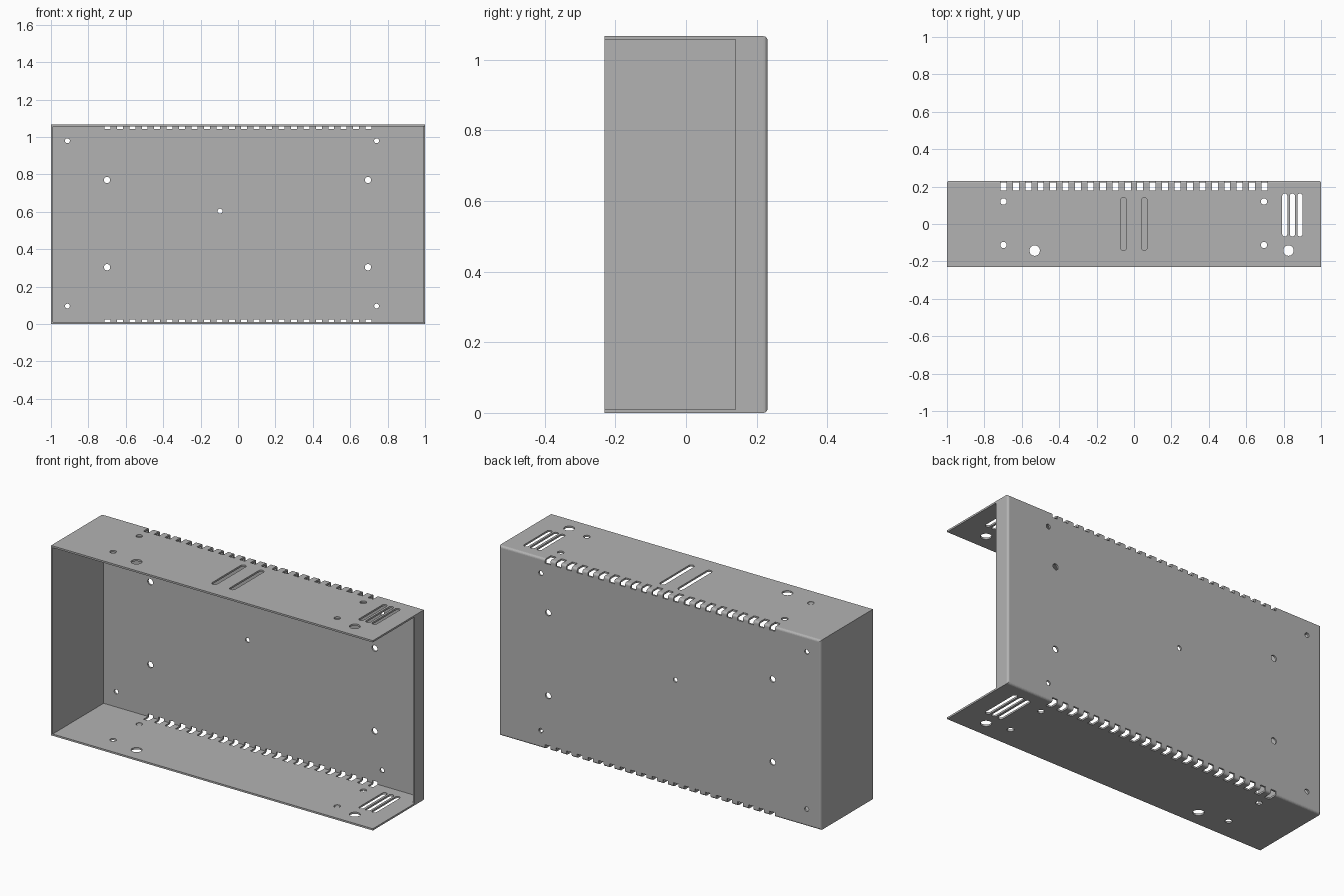
import bpy, bmesh
from math import sin, cos, pi

cube = bpy.data.objects.get("Cube")
if cube:
    bpy.data.objects.remove(cube, do_unlink=True)

W, D, H, T = 1.0, 0.231, 1.067, 0.01   # half width, half depth, height, sheet
BEND = 0.012

steel = bpy.data.materials.new("grey_steel")
steel.use_nodes = True
GREY = (0.45, 0.45, 0.45, 1)
steel.diffuse_color = GREY
steel.node_tree.nodes["Principled BSDF"].inputs["Base Color"].default_value = GREY

AXES = {"X": lambda a, b, h: (h, a, b),
        "Y": lambda a, b, h: (a, h, b),
        "Z": lambda a, b, h: (a, b, h)}


def prism(bm, pts, axis, lo, hi):
    """Closed prism of a 2D outline, extruded along an axis."""
    place = AXES[axis]
    low = [bm.verts.new(place(a, b, lo)) for a, b in pts]
    high = [bm.verts.new(place(a, b, hi)) for a, b in pts]
    n = len(pts)
    bm.faces.new(low)
    bm.faces.new(high[::-1])
    for i in range(n):
        j = (i + 1) % n
        bm.faces.new((low[j], low[i], high[i], high[j]))


def slot(a, b, r, half=0.0, n=24):
    """Round hole outline, stretched along its second axis."""
    out = []
    for i in range(n):
        t = (i + 0.5) * 2 * pi / n
        out.append((a + r * cos(t), b + r * sin(t) + (half if t < pi else -half)))
    return out


def finish(bm, name):
    bmesh.ops.recalc_face_normals(bm, faces=bm.faces)
    mesh = bpy.data.meshes.new(name)
    bm.to_mesh(mesh)
    bm.free()
    mesh.materials.append(steel)
    ob = bpy.data.objects.new(name, mesh)
    bpy.context.collection.objects.link(ob)
    return ob


def cut(target, cutter):
    mod = target.modifiers.new("cut", "BOOLEAN")
    mod.operation = "DIFFERENCE"
    mod.solver = "EXACT"
    mod.object = cutter
    bpy.context.view_layer.objects.active = target
    bpy.ops.object.modifier_apply(modifier=mod.name)
    bpy.data.objects.remove(cutter, do_unlink=True)


# Outer block with rounded bends around the back
bm = bmesh.new()
prism(bm, [(-W, -D), (W, -D), (W, D), (-W, D)], "Z", 0, H)
back = [e for e in bm.edges if all(v.co.y > 0 for v in e.verts)]
bmesh.ops.bevel(bm, geom=back, offset=BEND, segments=4, profile=0.5, affect="EDGES")
case = finish(bm, "sheet_metal_case")

# Cavity, open at the front and at most of the left side
bm = bmesh.new()
prism(bm, [(-W + T, -0.4), (1.2, -0.4), (1.2, 0.14), (W - T, 0.14),
           (W - T, D - T), (-W + T, D - T)], "Z", T, H - T)
cut(case, finish(bm, "cavity_cutter"))

# Vents and holes
bm = bmesh.new()
COUNT, SPAN, HALF = 22, 0.698, 0.016
for i in range(COUNT):
    x = -SPAN + 2 * SPAN * i / (COUNT - 1)
    # edge notches through the upper and lower bends
    for lo, hi in ((-0.05, 0.024), (H - 0.024, H + 0.05)):
        prism(bm, [(0.18, lo), (0.3, lo), (0.3, hi), (0.18, hi)], "X", x - HALF, x + HALF)

for lo, hi in ((-0.05, 0.05), (H - 0.05, H + 0.05)):
    for x in (-0.698, 0.695):
        for y in (-0.112, 0.12):
            prism(bm, slot(x, y, 0.017), "Z", lo, hi)
    for x in (-0.531, 0.826):
        prism(bm, slot(x, -0.142, 0.028), "Z", lo, hi)
    for x in (0.806, 0.847, 0.887):
        prism(bm, slot(x, 0.048, 0.014, 0.101), "Z", lo, hi)

# Two long slots in the top only
for x in (-0.056, 0.055):
    prism(bm, slot(x, 0, 0.016, 0.125), "Z", H - 0.05, H + 0.05)

# Back plate holes
for xs, zs, r in (((-0.912, 0.741), (0.096, 0.98), 0.013),
                  ((-0.7, 0.695), (0.304, 0.77), 0.017),
                  ((-0.096,), (0.604,), 0.013)):
    for x in xs:
        for z in zs:
            prism(bm, slot(x, z, r), "Y", 0.19, 0.28)
cut(case, finish(bm, "hole_cutter"))
